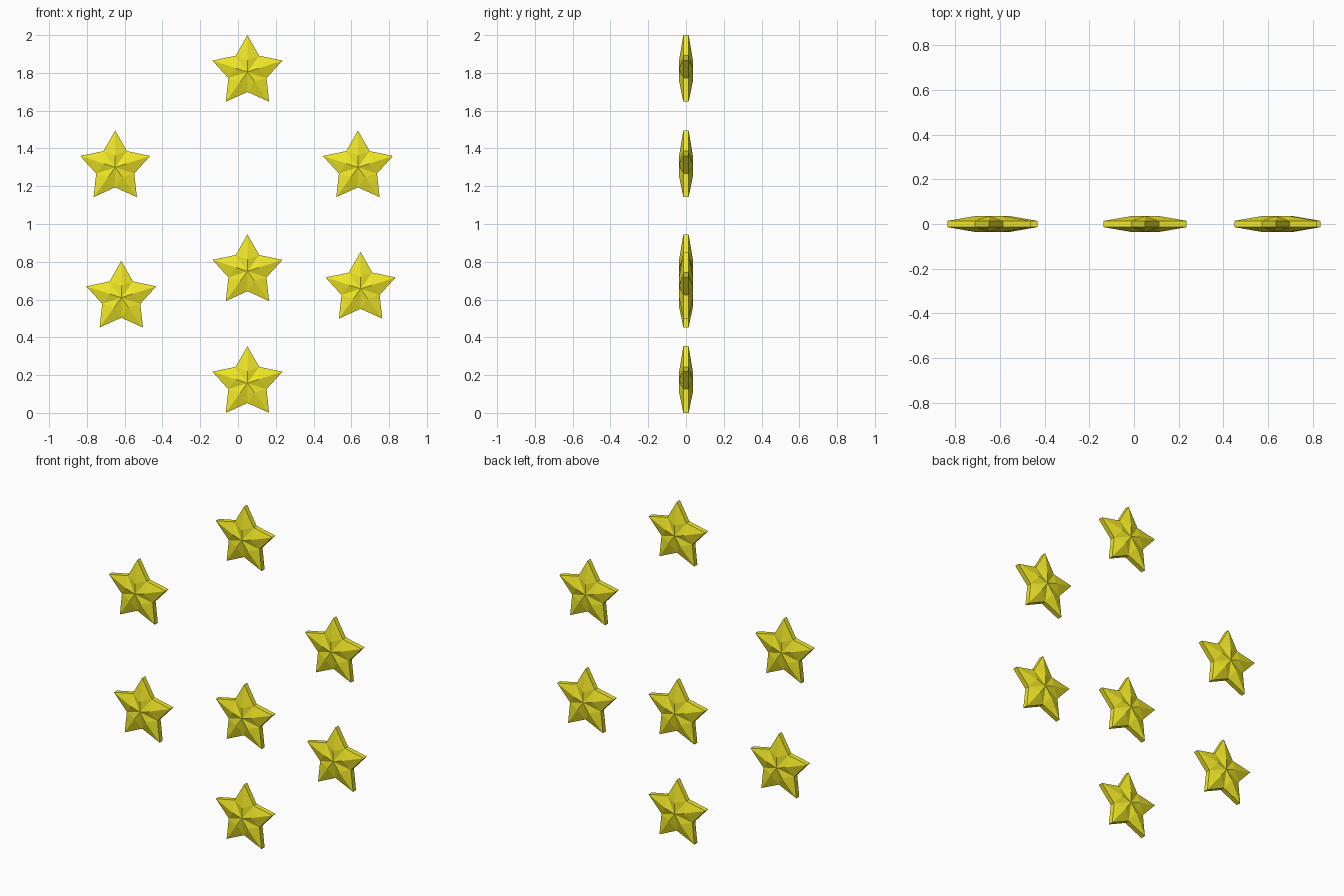
import bpy, bmesh
from math import sin, cos, pi

if "Cube" in bpy.data.objects:
    bpy.data.objects.remove(bpy.data.objects["Cube"])

R_TIP, R_NOTCH, R_RIDGE = 0.195, 0.106, 0.063
RIM, DEPTH = 0.014, 0.036

gold = bpy.data.materials.new("star_yellow")
gold.diffuse_color = (0.87, 0.8, 0.02, 1)
gold.use_nodes = True
gold.node_tree.nodes["Principled BSDF"].inputs["Base Color"].default_value = gold.diffuse_color


def star_mesh():
    bm = bmesh.new()

    def ring(r, y, offset):
        return [bm.verts.new((r * sin(offset + i * 2 * pi / 5), y,
                              r * cos(offset + i * 2 * pi / 5))) for i in range(5)]

    # Faceted front and back: centre, raised ridge points, thin outline
    rims = []
    for s in (-1, 1):
        centre = bm.verts.new((0, s * DEPTH, 0))
        ridge = ring(R_RIDGE, s * DEPTH, 0)
        tip = ring(R_TIP, s * RIM, 0)
        notch = ring(R_NOTCH, s * RIM, pi / 5)
        for i in range(5):
            for n in (notch[i], notch[i - 1]):
                bm.faces.new((centre, ridge[i], n))
                bm.faces.new((ridge[i], tip[i], n))
        rims.append([v for pair in zip(tip, notch) for v in pair])
    # Narrow rim joining the two sides
    a, b = rims
    for i in range(10):
        bm.faces.new((a[i - 1], a[i], b[i], b[i - 1]))
    bmesh.ops.recalc_face_normals(bm, faces=bm.faces)
    mesh = bpy.data.meshes.new("star")
    bm.to_mesh(mesh)
    bm.free()
    mesh.materials.append(gold)
    return mesh


# Seven identical stars floating in one plane
mesh = star_mesh()
stars = {
    "star_top": (0.05, 1.805),
    "star_upper_left": (-0.65, 1.30),
    "star_upper_right": (0.635, 1.30),
    "star_middle": (0.05, 0.75),
    "star_lower_left": (-0.618, 0.61),
    "star_lower_right": (0.649, 0.657),
    "star_bottom": (0.05, 0.158),
}
for name, (x, z) in stars.items():
    ob = bpy.data.objects.new(name, mesh)
    ob.location = (x, 0, z)
    bpy.context.collection.objects.link(ob)
